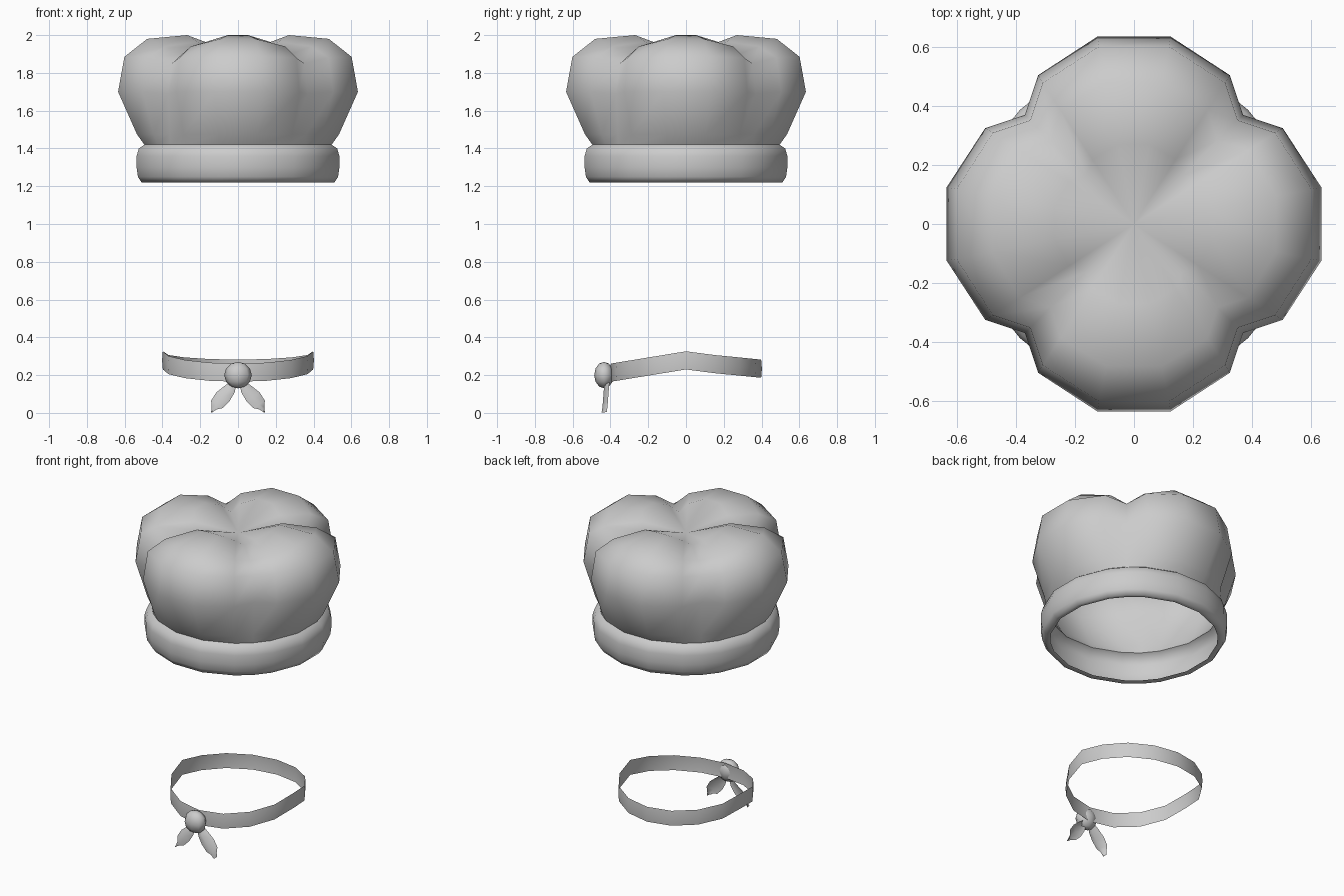
import bpy, bmesh
from math import sin, cos, pi, radians

if "Cube" in bpy.data.objects:
    bpy.data.objects.remove(bpy.data.objects["Cube"])

# 20 directions around the hat: five per lobe (edge, shoulder, valley, shoulder, edge)
STEPS = [(11.1, 0), (32.8, 1), (45, 2), (57.2, 1), (78.9, 0)]
DIRS = [(radians(a + 90 * q), k) for q in range(4) for a, k in STEPS]


def finish(name, bm):
    bmesh.ops.recalc_face_normals(bm, faces=bm.faces[:])
    for f in bm.faces:
        f.smooth = True
    me = bpy.data.meshes.new(name)
    bm.to_mesh(me)
    bm.free()
    ob = bpy.data.objects.new(name, me)
    bpy.context.collection.objects.link(ob)
    return ob


def loft(name, rings, pole=None, closed=True):
    bm = bmesh.new()
    vs = [[bm.verts.new(p) for p in ring] for ring in rings]
    n = len(rings[0])
    for a, b in zip(vs, vs[1:]):
        for i in range(n if closed else n - 1):
            j = (i + 1) % n
            bm.faces.new((a[i], a[j], b[j], b[i]))
    if pole:
        c = bm.verts.new(pole)
        for i in range(n):
            bm.faces.new((vs[-1][i], vs[-1][(i + 1) % n], c))
    return finish(name, bm)


def hat_ring(rz):
    return [(rz[k][0] * cos(a), rz[k][0] * sin(a), rz[k][1]) for a, k in DIRS]


# puffy four-lobed crown: (radius, height) at lobe edge, shoulder, valley
crown = [
    [(.505, 1.42), (.505, 1.42), (.505, 1.42)],
    [(.545, 1.475), (.53, 1.475), (.51, 1.475)],
    [(.647, 1.70), (.60, 1.70), (.523, 1.69)],
    [(.613, 1.885), (.57, 1.88), (.497, 1.85)],
    [(.49, 1.98), (.46, 1.94), (.40, 1.90)],
    [(.275, 2.0), (.26, 1.965), (.23, 1.925)],
]
loft("hat_crown", [hat_ring(r) for r in crown], pole=(0, 0, 1.90))

# rolled hat band with a small turned-in lip
band = [(.49, 1.225), (.52, 1.22), (.54, 1.25), (.547, 1.30), (.547, 1.36),
        (.535, 1.40), (.505, 1.42)]
loft("hat_band", [hat_ring([rz] * 3) for rz in band])


# neckerchief loop, highest at the sides
def loop_z(y):
    if y < 0:
        return .23 + y * .065 / .4
    return .23 - y * .13 if y < .16 else .21 - (y - .16) * .1


def neck_ring(h, grow):
    pts = []
    for i in range(16):
        a = 2 * pi * i / 16
        x, y = .40 * cos(a), .40 * sin(a)
        pts.append((x * grow, y * grow, loop_z(y) + h))
    return pts


loft("neckerchief_loop", [neck_ring(0, .995), neck_ring(.048, 1.005), neck_ring(.096, .995)])

# knot
bm = bmesh.new()
bmesh.ops.create_uvsphere(bm, u_segments=8, v_segments=6, radius=1)
for v in bm.verts:
    v.co = (v.co.x * .073, v.co.y * .052 - .434, v.co.z * .07 + .2)
finish("neckerchief_knot", bm)

# two leaf-shaped tails, creased down the middle
centre = [(.015, .17), (.045, .125), (.08, .085), (.112, .045), (.132, .018), (.141, .002)]
width = [.012, .032, .042, .036, .022, .004]
for name, s in (("left_tail", -1), ("right_tail", 1)):
    rows = []
    for i, ((x, z), w) in enumerate(zip(centre, width)):
        y = -.418 - .003 * i
        rows.append([(s * (x - w * .84), y - .008, z - w * .54 * (i < 4)),
                     (s * x, y - .014, z),
                     (s * (x + w * .84 * (1 if i < 4 else .4)), y + .014, z + w * .54)])
    loft(name, rows, closed=False)
